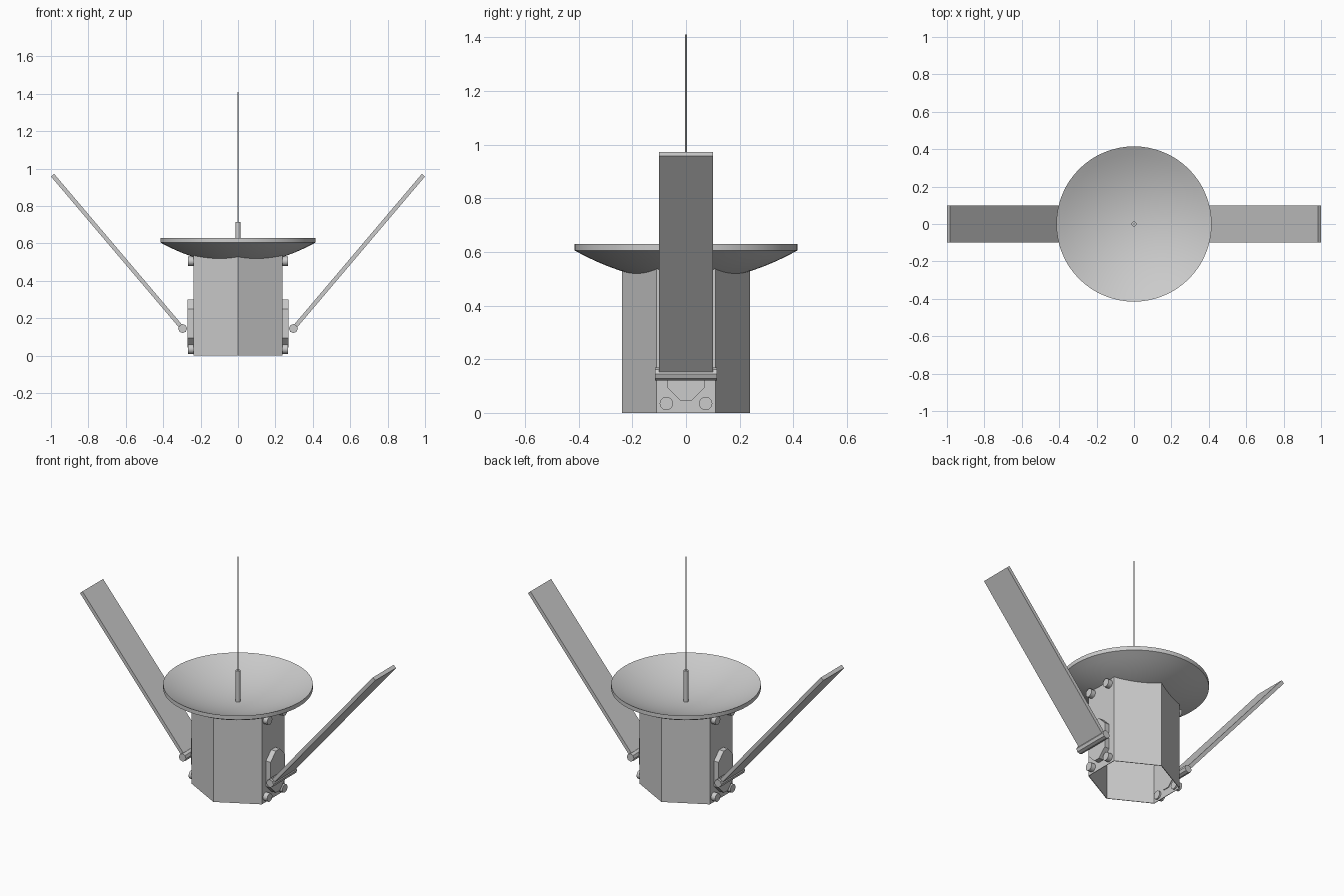
import bpy, bmesh, math
from mathutils import Matrix, Vector

cube = bpy.data.objects.get("Cube")
if cube:
    bpy.data.objects.remove(cube, do_unlink=True)

GREY = (0.6, 0.6, 0.6, 1)
metal = bpy.data.materials.new("light grey metal")
metal.use_nodes = True
metal.diffuse_color = GREY
bsdf = next(n for n in metal.node_tree.nodes if n.type == 'BSDF_PRINCIPLED')
bsdf.inputs["Base Color"].default_value = GREY


def finish(name, bm, smooth=False):
    bmesh.ops.recalc_face_normals(bm, faces=bm.faces)
    mesh = bpy.data.meshes.new(name)
    bm.to_mesh(mesh)
    bm.free()
    mesh.materials.append(metal)
    ob = bpy.data.objects.new(name, mesh)
    bpy.context.collection.objects.link(ob)
    if smooth:
        bpy.ops.object.select_all(action='DESELECT')
        ob.select_set(True)
        bpy.context.view_layer.objects.active = ob
        bpy.ops.object.shade_smooth_by_angle(angle=math.radians(35))
    return ob


def cylinder(name, start, end, radius, sides, smooth=True):
    start, end = Vector(start), Vector(end)
    axis = end - start
    place = Matrix.Translation((start + end) / 2) @ axis.to_track_quat('Z', 'Y').to_matrix().to_4x4()
    bm = bmesh.new()
    bmesh.ops.create_cone(bm, cap_ends=True, segments=sides, radius1=radius,
                          radius2=radius, depth=axis.length, matrix=place)
    return finish(name, bm, smooth)


def prism(name, outline, offset, capped=True):
    """Extrude a closed 3D outline along an offset."""
    bm = bmesh.new()
    low = [bm.verts.new(p) for p in outline]
    high = [bm.verts.new(Vector(p) + Vector(offset)) for p in outline]
    n = len(low)
    for i in range(n):
        j = (i + 1) % n
        bm.faces.new((low[i], low[j], high[j], high[i]))
    if capped:
        bm.faces.new(low)
        bm.faces.new(high)
    return finish(name, bm)


# Hollow six-sided body, open underneath
W, F = 0.238, 0.11
hexagon = [(0, -W, 0), (W, -F, 0), (W, F, 0), (0, W, 0), (-W, F, 0), (-W, -F, 0)]
body = prism("body_shell", hexagon, (0, 0, 0.54), capped=False)
shell = body.modifiers.new("wall", 'SOLIDIFY')
shell.thickness = 0.004
shell.offset = -1

# Dish: parabolic underside, upright rim, parabolic bowl
R, STEPS, SEGMENTS = 0.415, 10, 64
radii = [R * i / STEPS for i in range(STEPS + 1)]
profile = [(r, 0.49 + 0.115 * (r / R) ** 2) for r in radii]
profile += [(r, 0.525 + 0.105 * (r / R) ** 2) for r in reversed(radii)]
bm = bmesh.new()
verts = [bm.verts.new((r, 0, z)) for r, z in profile]
edges = [bm.edges.new(pair) for pair in zip(verts, verts[1:])]
bmesh.ops.spin(bm, geom=verts + edges, cent=(0, 0, 0), axis=(0, 0, 1),
               angle=math.tau, steps=SEGMENTS)
bmesh.ops.remove_doubles(bm, verts=bm.verts, dist=0.0001)
finish("dish", bm, smooth=True)

# Feed and antenna
cylinder("dish_feed", (0, 0, 0.52), (0, 0, 0.715), 0.013, 16)
cylinder("antenna", (0, 0, 0.7), (0, 0, 1.41), 0.004, 10)

# Matching fittings and panel on each side
for side, s in (("left", 1), ("right", -1)):
    # Chamfered mounting plate
    y, y2, z1, z2, c = 0.07, 0.02, 0.045, 0.3, 0.05
    outline = [(-y2, z1), (y2, z1), (y, z1 + c), (y, z2 - c),
               (y2, z2), (-y2, z2), (-y, z2 - c), (-y, z1 + c)]
    prism(side + "_mounting_plate", [(s * 0.23, a, b) for a, b in outline], (s * 0.04, 0, 0))

    # Four bolts through the wall
    for level, z in (("lower", 0.035), ("upper", 0.505)):
        for end, by in (("front", -0.073), ("back", 0.073)):
            cylinder(f"{side}_{level}_{end}_bolt", (s * 0.225, by, z), (s * 0.266, by, z), 0.025, 20)

    # Hinge rod
    cylinder(side + "_hinge_rod", (s * 0.296, -0.115, 0.145), (s * 0.296, 0.115, 0.145), 0.024, 8, False)

    # Tilted flat panel
    start, tip = Vector((s * 0.303, 0, 0.153)), Vector((s * 0.9915, 0, 0.965))
    along = tip - start
    across = Vector((-along.z, 0, along.x)).normalized() * 0.011
    shift = Vector((0, -0.1, 0))
    corners = [p + shift for p in (start - across, tip - across, tip + across, start + across)]
    prism(side + "_panel", corners, (0, 0.2, 0))
